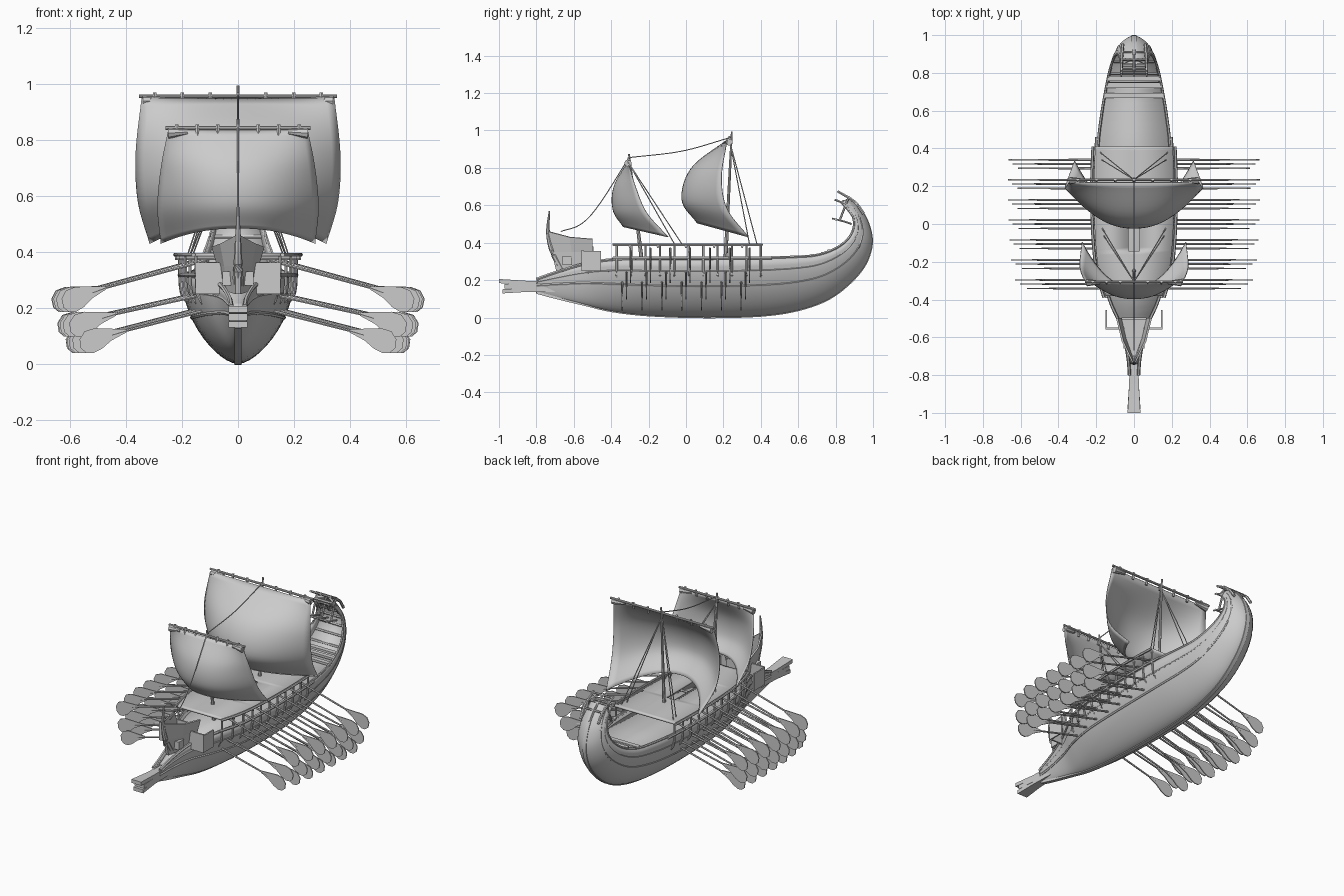
import bpy, math
from mathutils import Vector

if "Cube" in bpy.data.objects:
    bpy.data.objects.remove(bpy.data.objects["Cube"])

mat = bpy.data.materials.new("pale_grey")
mat.use_nodes = True
GREY = (0.6, 0.6, 0.6, 1)
mat.diffuse_color = GREY
mat.node_tree.nodes["Principled BSDF"].inputs["Base Color"].default_value = GREY


def build(name, verts, faces, thick=0.0, smooth=True):
    me = bpy.data.meshes.new(name)
    me.from_pydata([tuple(v) for v in verts], [], faces)
    me.materials.append(mat)
    ob = bpy.data.objects.new(name, me)
    bpy.context.collection.objects.link(ob)
    bpy.ops.object.select_all(action='DESELECT')
    ob.select_set(True)
    bpy.context.view_layer.objects.active = ob
    bpy.ops.object.mode_set(mode='EDIT')
    bpy.ops.mesh.select_all(action='SELECT')
    bpy.ops.mesh.normals_make_consistent(inside=False)
    bpy.ops.object.mode_set(mode='OBJECT')
    if smooth:
        bpy.ops.object.shade_smooth_by_angle(angle=math.radians(35))
    if thick:
        m = ob.modifiers.new("thickness", 'SOLIDIFY')
        m.thickness, m.offset = thick, 0
    return ob


def loft(name, rows, thick=0.0, closed=False, skip=None, smooth=True):
    n = len(rows[0])
    faces = []
    for i in range(len(rows) - 1):
        for j in range(n if closed else n - 1):
            if not (skip and skip(i, j)):
                k = (j + 1) % n
                faces.append((i * n + j, i * n + k, (i + 1) * n + k, (i + 1) * n + j))
    if closed:
        faces += [tuple(range(n)), tuple(range((len(rows) - 1) * n, len(rows) * n))]
    return build(name, [v for r in rows for v in r], faces, thick, smooth)


def spline(pts, t):
    """Catmull-Rom point at t in 0..1 for tuples of any length."""
    f = t * (len(pts) - 1)
    i = min(int(f), len(pts) - 2)
    f -= i
    b, c = pts[i], pts[i + 1]
    a = pts[i - 1] if i else [2 * p - q for p, q in zip(b, c)]
    d = pts[i + 2] if i + 2 < len(pts) else [2 * q - p for p, q in zip(b, c)]
    return [q + 0.5 * f * (r - p + f * (2 * p - 5 * q + 4 * r - s + f * (3 * (q - r) + s - p)))
            for p, q, r, s in zip(a, b, c, d)]


def tube(name, pts, r0, r1=None, steps=1, sides=6):
    r1 = r0 if r1 is None else r1
    path = [Vector(spline(pts, i / steps)) for i in range(steps + 1)]
    rows = []
    for i, p in enumerate(path):
        d = (path[min(i + 1, steps)] - path[max(i - 1, 0)]).normalized()
        side = d.cross(Vector((0, 0, 1)) if abs(d.z) < 0.9 else Vector((1, 0, 0))).normalized()
        up = side.cross(d)
        r = r0 + (r1 - r0) * i / steps
        rows.append([p + r * (math.cos(a) * side + math.sin(a) * up)
                     for a in (2 * math.pi * k / sides for k in range(sides))])
    return loft(name, rows, closed=True)


def box(name, x0, x1, y0, y1, z0, z1):
    ring = [(x0, y0), (x1, y0), (x1, y1), (x0, y1)]
    return loft(name, [[(x, y, z) for x, y in ring] for z in (z0, z1)], closed=True, smooth=False)


# Hull stations: keel y, keel z, rim y, rim z, half width
HULL = [(-.8, .135, -.8, .205, .022), (-.7, .108, -.7, .24, .031), (-.55, .072, -.55, .285, .064),
        (-.4, .037, -.4, .31, .128), (-.2, .014, -.2, .315, .178), (.1, .004, .1, .315, .196),
        (.4, .012, .4, .32, .19), (.6, .042, .58, .325, .17), (.76, .1, .7, .335, .15),
        (.88, .19, .8, .37, .13), (.96, .29, .865, .42, .11), (.993, .4, .895, .475, .092),
        (.975, .5, .895, .53, .08), (.93, .58, .87, .57, .07), (.87, .64, .83, .615, .065)]


def hull_pt(t, s, out=0.0):
    ky, kz, ty, tz, w = spline(HULL, t)
    return Vector(((w + out) * math.sin(s * math.pi / 2) ** .6, ky + (ty - ky) * s, kz + (tz - kz) * s))


def t_at(y):
    lo, hi = 0, .66
    for _ in range(30):
        m = (lo + hi) / 2
        lo, hi = (m, hi) if spline(HULL, m)[2] < y else (lo, m)
    return lo


def half_width(y):
    return spline(HULL, t_at(y))[4]


def flip(v):
    return Vector((-v[0], v[1], v[2]))


N = 70
rows = []
for i in range(N + 1):
    half = [hull_pt(i / N, (k / 12) ** 1.8) for k in range(13)]
    rows.append([flip(p) for p in half[:0:-1]] + half)
loft("hull", rows, .01)

# Keel strip and raised wales along the planking
rows = []
for i in range(N + 1):
    p, q = hull_pt(i / N, 0), hull_pt(i / N, .06)
    d = (p - Vector((0, q.y, q.z))).normalized() * .008
    rows.append([Vector((x, p.y, p.z)) + d * k for x, k in ((-.012, -1), (.012, -1), (.012, 1), (-.012, 1))])
loft("keel", rows, closed=True)
for sx in (1, -1):
    for s, r in ((.52, .009), (.78, .006), (1, .009)):
        pts = [hull_pt(i / N, s, .002) for i in range(N + 1)]
        tube("wale", [p if sx > 0 else flip(p) for p in pts], r, r * .6, N)

# Main deck and the lining with ribs inside the curled stern
rows = []
for i in range(41):
    y = -.74 + 1.49 * i / 40
    w, z = half_width(y) * .97, spline(HULL, t_at(y))[3] - .025
    rows.append([(-w, y, z), (w, y, z)])
loft("main_deck", rows, .008)
rows = []
for i in range(25):
    p = hull_pt(.57 + .43 * i / 24, .72)
    rows.append([flip(p), p])
    if i % 3 == 0:
        tube("stern_rib", [flip(p), p], .008)
loft("stern_lining", rows, .006)
for y, z in ((.68, .325), (.735, .335), (.77, .35)):
    w = half_width(y)
    box("stern_bench", -w, w, y - .014, y + .014, z, z + .014)

# Stern ornament: curved laths tied by crossbars
for k in (-1, 0, 1):
    a, b, c = k * .06, k * .064, k * .068
    tube("stern_lath", [(a, .95, .555), (b, .9, .62), (c, .81, .675)], .009, .007, 8)
    tube("stern_lath", [(a, .9, .54), (b, .86, .6), (c, .795, .63)], .007, .006, 8)
    tube("stern_lath", [(a, .885, .5), (b, .84, .515), (c, .78, .53)], .006, .005, 8)
    tube("stern_brace", [(b, .82, .515), (b, .87, .645)], .006)
for y, z in ((.91, .61), (.87, .645), (.82, .67), (.81, .625), (.86, .6), (.8, .525)):
    tube("stern_crossbar", [(-.072, y, z), (.072, y, z)], .006)

# Three-bladed ram
for y, z0, z1, h in ((-1, .185, .195, .011), (-.97, .165, .167, .012), (-.98, .148, .14, .011)):
    loft("ram_blade", [[(-w, yy, z - h), (w, yy, z - h), (w, yy, z + h), (-w, yy, z + h)]
                       for yy, z, w in ((-.7, z0, .022), (-.85, z0, .026), (y, z1, .034))], closed=True)

# Stem post and flared forecastle
tube("stem_post", [(0, -.66, .26), (0, -.715, .36), (0, -.738, .46), (0, -.73, .57)], .022, .004, 12, 8)
low = [(.06, -.5, .28), (.036, -.6, .26), (.006, -.69, .25)]
mid = [(.07, -.5, .35), (.045, -.61, .35), (.006, -.715, .35)]
top = [(.09, -.5, .42), (.06, -.62, .43), (.006, -.735, .46)]
loft("forecastle", [r + [flip(p) for p in r[::-1]] for r in (low, mid, top)], .01, smooth=False)
build("forecastle_floor", mid + [flip(p) for p in mid[::-1]], [tuple(range(6))], .008, False)
box("forecastle_back", -.065, .065, -.505, -.495, .28, .38)
box("prow_block", -.055, .055, -.66, -.61, .28, .33)

# Side screens beside the bow
for sx in (1, -1):
    def sbox(name, x0, x1, *rest):
        box(name, min(sx * x0, sx * x1), max(sx * x0, sx * x1), *rest)
    sbox("bow_screen_front", .05, .152, -.558, -.548, .25, .362)
    sbox("bow_screen_side", .144, .152, -.548, -.455, .25, .355)


def outer(y):
    return half_width(y) + .028


# Outriggers, posts and the raised deck with its long hatch
for sx in (1, -1):
    for name, z, y1, r, inset in (("outrigger_rail", .318, .46, .008, .016), ("deck_rail", .39, .41, .008, 0)):
        ys = [-.39 + (y1 + .39) * k / 14 for k in range(15)]
        tube(name, [(sx * (outer(y) - inset), y, z) for y in ys], r, steps=14)
    for k in range(11):
        y = -.37 + .77 * k / 10
        x = sx * (outer(y) - .016)
        tube("deck_post", [(x, y, .31), (x, y, .39)], .006)
        p = hull_pt(t_at(y), .6)
        tube("outrigger_bracket", [(sx * p.x, y, .21), (x * .97, y, .25), (x, y, .31)], .006, steps=4)
rows = []
for i in range(41):
    y = -.38 + .79 * i / 40
    w = outer(y) - .012
    rows.append([(x, y, .39) for x in (-w, -.03, .03, w)])
loft("raised_deck", rows, .011, skip=lambda i, j: j == 1 and 11 < i < 27)
for y in (-.3, -.15, 0, .15, .3):
    tube("deck_beam", [(-outer(y), y, .378), (outer(y), y, .378)], .007)

# Oars in three tiers: inner end, neck and tip in the x-z plane, with drooping blades
TIERS = [((.15, .37), (.51, .272), (.665, .212), 0), ((.13, .255), (.48, .178), (.645, .125), .022),
         ((.13, .2), (.45, .118), (.615, .067), .045)]
BLADE = [(0, .006), (.3, .024), (.6, .042), (.82, .042), (.97, .02), (1, -.012), (.92, -.034),
         (.78, -.042), (.58, -.036), (.35, -.018), (0, -.006)]
for a, b, c, off in TIERS:
    for k in range(7):
        y = .34 - .106 * k - off
        dx = half_width(y) - .196
        A, B, C = (Vector((p[0] + dx, y, p[1])) for p in (a, b, c))
        axis = C - B
        normal = Vector((-axis.z, 0, axis.x)).normalized()
        outline = [B + axis * u + normal * v for u, v in BLADE]
        for f in (lambda v: v, flip):
            tube("oar_shaft", [f(A), f(B), f(B + axis * .3)], .006, .004, 2)
            build("oar_blade", [f(p) for p in outline], [tuple(range(len(outline)))], .006, False)


# Billowing sails: side edge (x, y, z) and centre line (y, z) from yard to foot
def sail(name, edge, centre):
    rows = []
    for i in range(21):
        x, ye, ze = spline(edge, i / 20)
        yc, zc = spline(centre, i / 20)
        row = []
        for j in range(25):
            u = j / 12 - 1
            b = 1 - abs(u) ** 2.2
            row.append((x * u, ye + (yc - ye) * b, ze + (zc - ze) * b))
        rows.append(row)
    loft(name, rows, .004)


sail("main_sail", [(.345, .22, .95), (.365, .19, .75), (.357, .22, .58), (.315, .335, .43)],
     [(.22, .95), (.03, .8), (-.022, .63), (.06, .505)])
sail("fore_sail", [(.25, -.31, .835), (.275, -.27, .7), (.287, -.21, .56), (.275, -.095, .43)],
     [(-.31, .835), (-.385, .7), (-.39, .575), (-.335, .485)])

# Masts, yards, bunched sail ends and rigging
for name, base, head, yard, half, roll, foot in (
        ("main", (0, .21, .29), (0, .245, .995), (.235, .957), .355, (.26, .34), (.18, .38)),
        ("fore", (0, -.235, .29), (0, -.305, .875), (-.305, .843), .26, (.18, .25), (.17, -.02))):
    y, z = yard
    tube(name + "_mast", [base, head], .011, .005, 1, 8)
    tube(name + "_yard", [(-half, y, z), (half, y, z)], .007, sides=8)
    for k in range(-3, 4):
        x = k * half * .28
        tube("yard_tie", [(x, y, z + .012), (x, y - .008, z - .028)], .007)
    for sx in (1, -1):
        tube("sail_bunch", [(sx * roll[1], y - .005, z - .018), (sx * roll[0], y - .005, z - .014)], .02, .009, 3, 8)
        for fx, dy in ((1, 0), (.95, -.04)):
            tube("shroud", [(0, y, z - .02), (sx * foot[0] * fx, foot[1] + dy, .39)], .0028)
tube("mast_stay", [(0, .245, .965), (0, -.02, .89), (0, -.305, .855)], .003, steps=10)
tube("fore_stay", [(0, -.305, .855), (0, -.46, .61), (0, -.56, .5), (0, -.67, .46)], .003, steps=12)
